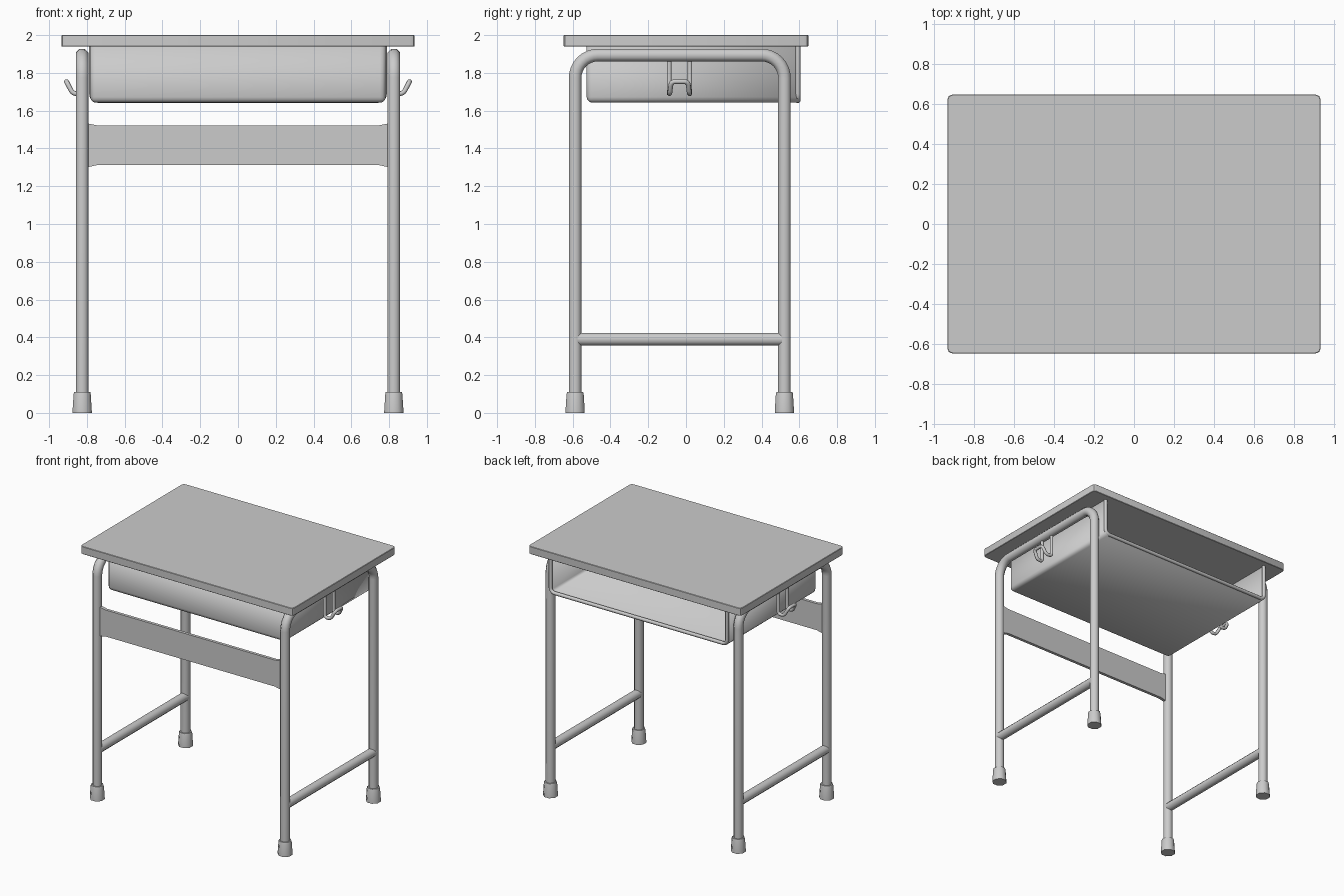
import bpy, bmesh
from math import pi, sin, cos
from mathutils import Vector

if "Cube" in bpy.data.objects:
    bpy.data.objects.remove(bpy.data.objects["Cube"])


def finish(ob, angle=40):
    bpy.ops.object.select_all(action='DESELECT')
    bpy.context.view_layer.objects.active = ob
    ob.select_set(True)
    if ob.type == 'CURVE':
        bpy.ops.object.convert(target='MESH')
    bpy.ops.object.shade_smooth_by_angle(angle=angle * pi / 180)
    return bpy.context.object


def mesh_object(name, bm):
    bmesh.ops.recalc_face_normals(bm, faces=bm.faces)
    me = bpy.data.meshes.new(name)
    bm.to_mesh(me)
    bm.free()
    ob = bpy.data.objects.new(name, me)
    bpy.context.collection.objects.link(ob)
    return ob


def box(x0, x1, y0, y1, z0, z1):
    bm = bmesh.new()
    bmesh.ops.create_cube(bm, size=1)
    for v in bm.verts:
        v.co = ((x0 + x1) / 2 + v.co.x * (x1 - x0), (y0 + y1) / 2 + v.co.y * (y1 - y0),
                (z0 + z1) / 2 + v.co.z * (z1 - z0))
    return bm


def rounded(points, d, steps=6):
    """Replace each inner corner of a path by a smooth bend starting d before it."""
    pts = [Vector(p) for p in points]
    out = [pts[0]]
    for a, b, c in zip(pts, pts[1:], pts[2:]):
        u, w = (a - b).normalized(), (c - b).normalized()
        centre = b + (u + w).normalized() * (d / cos(u.angle(w) / 2))
        p, q = b + u * d - centre, b + w * d - centre
        r = p.length
        out += [centre + p.normalized().slerp(q.normalized(), i / steps) * r for i in range(steps + 1)]
    return out + [pts[-1]]


def tube(name, pts, r):
    cu = bpy.data.curves.new(name, 'CURVE')
    cu.dimensions = '3D'
    cu.bevel_depth, cu.bevel_resolution, cu.use_fill_caps = r, 2, True
    sp = cu.splines.new('POLY')
    sp.points.add(len(pts) - 1)
    for p, co in zip(sp.points, pts):
        p.co = (*co, 1)
        p.tilt = pi / 8
    ob = bpy.data.objects.new(name, cu)
    bpy.context.collection.objects.link(ob)
    return finish(ob, 60)


# Table top with clipped corners
bm = box(-0.935, 0.935, -0.648, 0.648, 1.939, 2.0)
upright = [e for e in bm.edges if abs(e.verts[0].co.z - e.verts[1].co.z) > 0.01]
bmesh.ops.bevel(bm, geom=upright, offset=0.024, segments=2, profile=0.5, affect='EDGES')
rim = [e for e in bm.edges if abs(e.verts[0].co.z - e.verts[1].co.z) < 0.001]
bmesh.ops.bevel(bm, geom=rim, offset=0.003, segments=1, affect='EDGES')
finish(mesh_object("table_top", bm), 30)

# Book tray, open at the top and the back
bm = box(-0.782, 0.782, -0.526, 0.595, 1.642, 1.939)
bmesh.ops.delete(bm, geom=[f for f in bm.faces if f.calc_center_median().z > 1.93
                           or f.calc_center_median().y > 0.59], context='FACES')
folds = [e for e in bm.edges if len(e.link_faces) == 2]
bmesh.ops.bevel(bm, geom=folds, offset=0.03, segments=3, profile=0.5, affect='EDGES')
tray = mesh_object("book_tray", bm)
if min(tray.data.polygons, key=lambda p: p.center.z).normal.z > 0:
    tray.data.flip_normals()
sol = tray.modifiers.new("thickness", 'SOLIDIFY')
sol.thickness, sol.offset = 0.012, -1
finish(tray, 50)

# Rolled lip around the tray opening
tube("tray_lip", rounded([(-0.775, 0.592, 1.939), (-0.775, 0.592, 1.654),
                          (0.775, 0.592, 1.654), (0.775, 0.592, 1.939)], 0.035, 4), 0.014)

# Front panel between the front legs, flaring at its ends
bm = bmesh.new()
outline = [(-0.82, 1.30), (-0.79, 1.302), (-0.745, 1.312), (0.745, 1.312), (0.79, 1.302), (0.82, 1.30),
           (0.82, 1.533), (0.79, 1.531), (0.745, 1.522), (-0.745, 1.522), (-0.79, 1.531), (-0.82, 1.533)]
face = bm.faces.new([bm.verts.new((x, -0.599, z)) for x, z in outline])
ext = bmesh.ops.extrude_face_region(bm, geom=[face])
bmesh.ops.translate(bm, vec=(0, 0.024, 0), verts=[v for v in ext['geom'] if isinstance(v, bmesh.types.BMVert)])
finish(mesh_object("front_panel", bm))

FRONT, BACK, MID = -0.587, 0.521, -0.034
for s, side in ((-1, "left"), (1, "right")):
    x = 0.825 * s
    # Bent tube leg frame and its lower rail
    tube(side + "_leg_frame", rounded([(x, FRONT, 0.05), (x, FRONT, 1.894),
                                       (x, BACK, 1.894), (x, BACK, 0.05)], 0.12, 8), 0.036)
    tube(side + "_lower_rail", [(x, FRONT, 0.39), (x, BACK, 0.39)], 0.036)

    # Rubber feet
    for y, end in ((FRONT, "front"), (BACK, "back")):
        bm = bmesh.new()
        rings = []
        for r, z in ((0.055, 0), (0.055, 0.012), (0.049, 0.1), (0.046, 0.111)):
            rings.append([bm.verts.new((x + r * cos(pi / 8 + i * pi / 4), y + r * sin(pi / 8 + i * pi / 4), z))
                          for i in range(8)])
        for a, b in zip(rings, rings[1:]):
            for i in range(8):
                bm.faces.new((a[i], a[(i + 1) % 8], b[(i + 1) % 8], b[i]))
        bm.faces.new(rings[0])
        bm.faces.new(rings[-1])
        finish(mesh_object(f"{side}_{end}_foot", bm), 50)

    # Wire bag hook hanging under the top tube
    half = [(0.825, 0.055, 1.88), (0.825, 0.055, 1.69), (0.875, 0.052, 1.69),
            (0.908, 0.044, 1.754)]
    path = [(hx * s, MID - hy, hz) for hx, hy, hz in half]
    path += [(hx * s, MID + hy, hz) for hx, hy, hz in reversed(half)]
    tube(side + "_bag_hook", rounded(path, 0.02, 4), 0.013)
